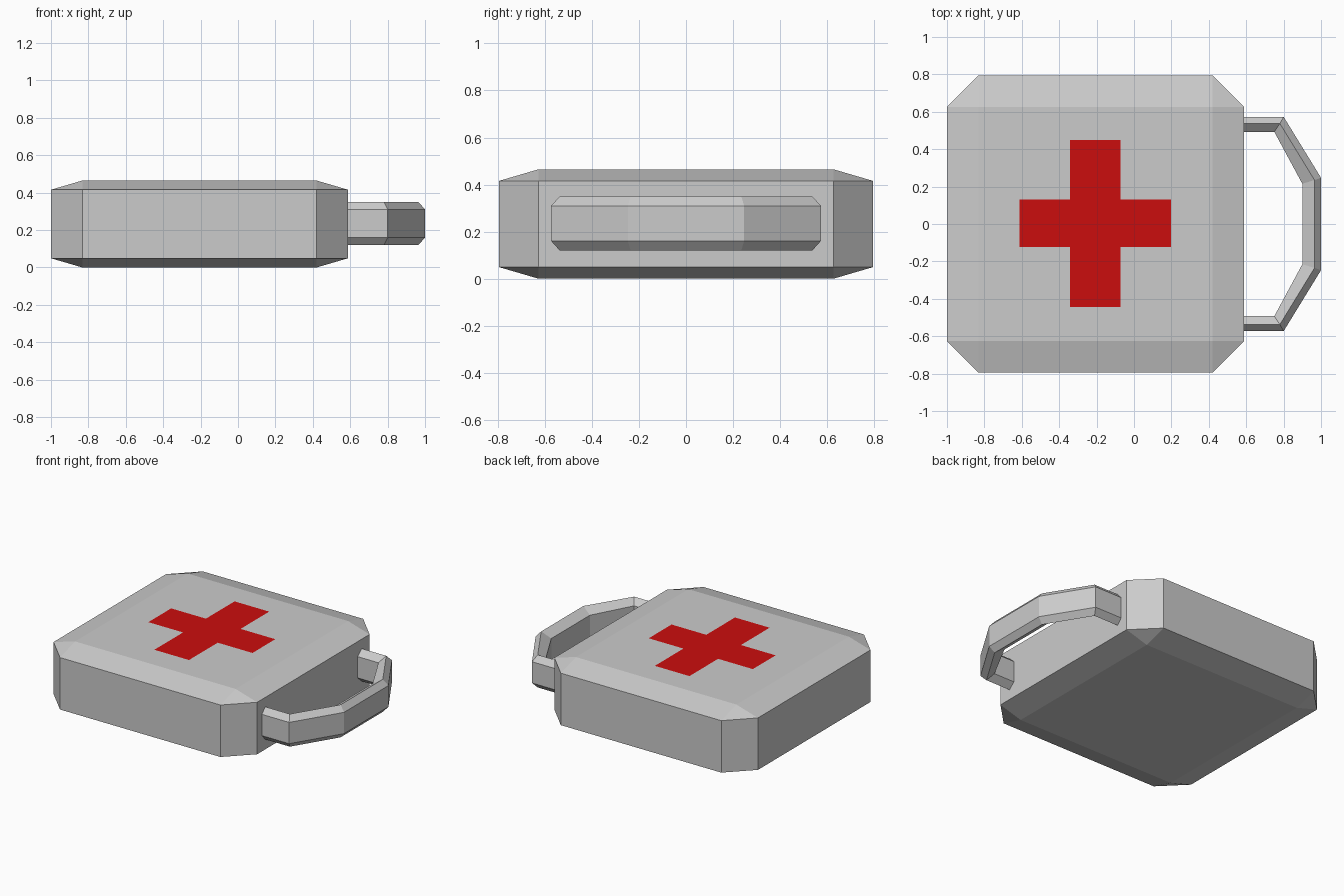
import bpy
import bmesh

if "Cube" in bpy.data.objects:
    bpy.data.objects.remove(bpy.data.objects["Cube"])


def make_object(name, bm):
    bmesh.ops.recalc_face_normals(bm, faces=bm.faces[:])
    mesh = bpy.data.meshes.new(name)
    bm.to_mesh(mesh)
    bm.free()
    obj = bpy.data.objects.new(name, mesh)
    bpy.context.collection.objects.link(obj)
    return obj


# Case body: chamfered cube, flattened
bm = bmesh.new()
bmesh.ops.create_cube(bm, size=1)
bmesh.ops.bevel(bm, geom=bm.edges[:], offset=0.106, segments=1, affect='EDGES')
bmesh.ops.scale(bm, vec=(1.588, 1.59, 0.465), verts=bm.verts[:])
bmesh.ops.translate(bm, vec=(-0.206, 0, 0.2325), verts=bm.verts[:])
make_object("case_body", bm)

# Carry handle: hexagonal section swept along a mirrored path
outer = [(0.57, 0.573), (0.80, 0.573), (1.00, 0.247)]
ridge = [(0.57, 0.537), (0.78, 0.537), (0.965, 0.235)]
inner = [(0.57, 0.493), (0.75, 0.493), (0.90, 0.215)]
bm = bmesh.new()
rings = []
half = list(zip(outer, ridge, inner))
for side, stations in ((1, half), (-1, half[::-1])):
    for o, r, i in stations:
        section = [(o, 0.16), (o, 0.31), (r, 0.35), (i, 0.31), (i, 0.16), (r, 0.12)]
        rings.append([bm.verts.new((p[0], side * p[1], z)) for p, z in section])
for a, b in zip(rings, rings[1:]):
    for k in range(6):
        n = (k + 1) % 6
        bm.faces.new((a[k], a[n], b[n], b[k]))
bm.faces.new(rings[0])
bm.faces.new(rings[-1])
make_object("carry_handle", bm)

# Red cross decal on the lid
x0, x1, x2, x3 = -0.613, -0.342, -0.072, 0.199
y0, y1, y2, y3 = -0.443, -0.123, 0.131, 0.45
outline = [(x1, y0), (x2, y0), (x2, y1), (x3, y1), (x3, y2), (x2, y2),
           (x2, y3), (x1, y3), (x1, y2), (x0, y2), (x0, y1), (x1, y1)]
bm = bmesh.new()
face = bm.faces.new([bm.verts.new((x, y, 0.467)) for x, y in outline])
face.normal_update()
cross = make_object("red_cross", bm)
if cross.data.polygons[0].normal.z < 0:
    cross.data.flip_normals()
red = bpy.data.materials.new("red")
red.diffuse_color = (0.6, 0.004, 0.004, 1)
red.use_nodes = True
red.node_tree.nodes["Principled BSDF"].inputs["Base Color"].default_value = red.diffuse_color
cross.data.materials.append(red)
